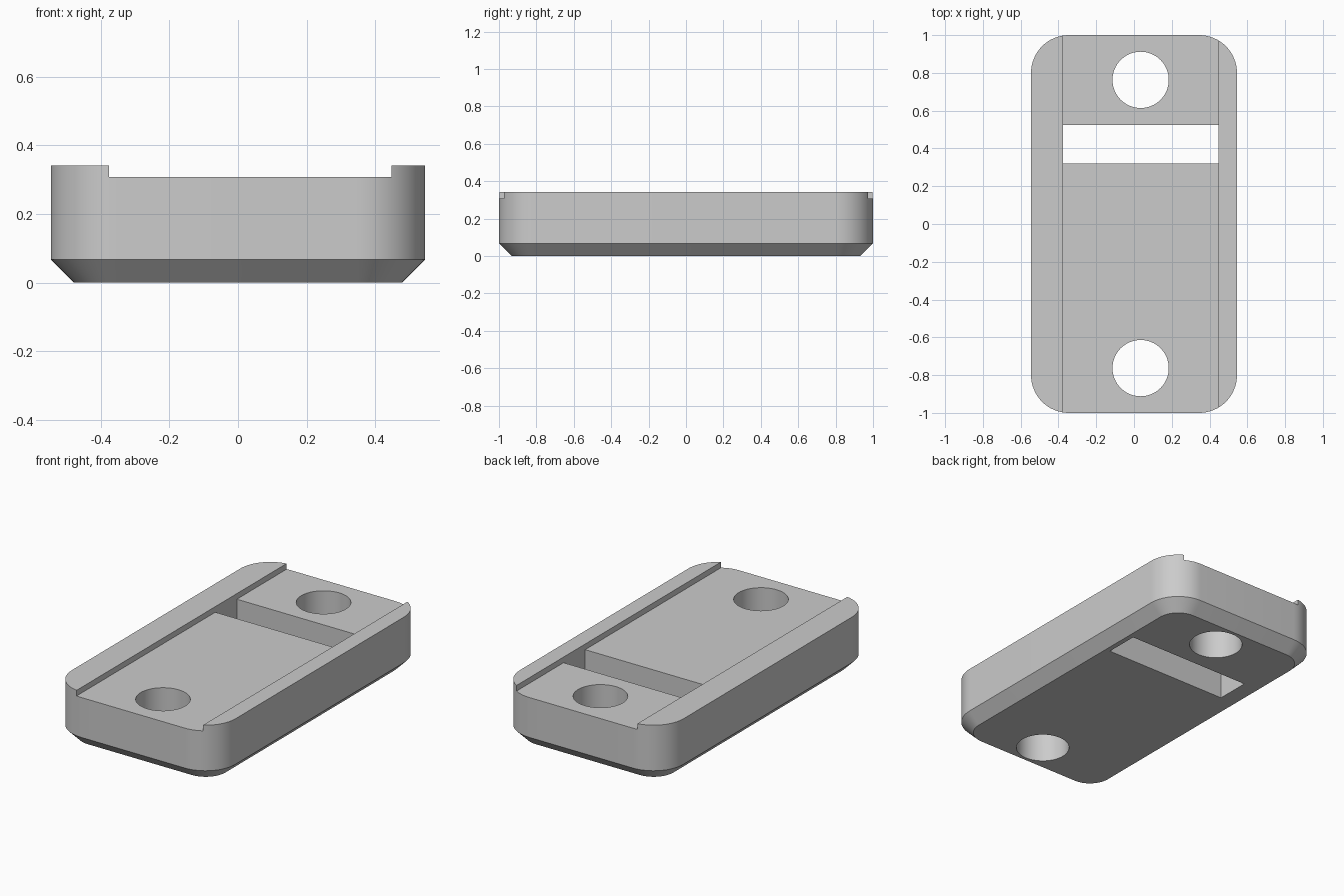
import bpy, bmesh, math

if "Cube" in bpy.data.objects:
    bpy.data.objects.remove(bpy.data.objects["Cube"])

HX, HY, H = 0.545, 1.0, 0.342      # half width, half length, height
R, CH = 0.2, 0.068                 # corner radius, bottom chamfer
X0, X1, FLOOR = -0.375, 0.447, 0.308   # channel sides and floor
SEG = 16

grey = bpy.data.materials.new("plain grey")
grey.diffuse_color = (0.6, 0.6, 0.6, 1)
grey.use_nodes = True
grey.node_tree.nodes["Principled BSDF"].inputs["Base Color"].default_value = grey.diffuse_color


def finish(bm, name):
    bmesh.ops.recalc_face_normals(bm, faces=bm.faces)
    me = bpy.data.meshes.new(name)
    bm.to_mesh(me)
    bm.free()
    ob = bpy.data.objects.new(name, me)
    bpy.context.collection.objects.link(ob)
    me.materials.append(grey)
    return ob


def rounded_ring(bm, inset, z):
    """Rounded rectangle of vertices, with the corner centres kept fixed."""
    ring = []
    for k, (sx, sy) in enumerate([(1, 1), (-1, 1), (-1, -1), (1, -1)]):
        for i in range(SEG + 1):
            a = math.pi / 2 * (k + i / SEG)
            ring.append(bm.verts.new((sx * (HX - R) + (R - inset) * math.cos(a),
                                      sy * (HY - R) + (R - inset) * math.sin(a), z)))
    return ring


def box(name, x0, x1, y0, y1, z0, z1):
    bm = bmesh.new()
    bmesh.ops.create_cube(bm, size=1)
    for v in bm.verts:
        v.co = (x1 if v.co.x > 0 else x0, y1 if v.co.y > 0 else y0, z1 if v.co.z > 0 else z0)
    return finish(bm, name)


def cylinder(name, x, y, r):
    bm = bmesh.new()
    bmesh.ops.create_cone(bm, cap_ends=True, segments=64, radius1=r, radius2=r, depth=2)
    bmesh.ops.translate(bm, verts=bm.verts, vec=(x, y, 0))
    return finish(bm, name)


# Rounded body with a chamfered underside
bm = bmesh.new()
rings = [rounded_ring(bm, CH, 0), rounded_ring(bm, 0, CH), rounded_ring(bm, 0, H)]
for a, b in zip(rings, rings[1:]):
    n = len(a)
    for i in range(n):
        bm.faces.new((a[i], a[(i + 1) % n], b[(i + 1) % n], b[i]))
bm.faces.new(rings[0])
bm.faces.new(rings[-1])
body = finish(bm, "slotted_plate")

# Cutters: cross slot, lengthwise channel, two mounting holes
cutters = [
    box("slot_cutter", X0, X1, 0.32, 0.525, -0.5, 0.8),
    box("channel_cutter", X0, X1, -1.5, 1.5, FLOOR, 0.8),
    cylinder("back_hole_cutter", 0.035, 0.763, 0.149),
    cylinder("front_hole_cutter", 0.035, -0.763, 0.149),
]
bpy.context.view_layer.objects.active = body
for c in cutters:
    c.hide_render = True
    mod = body.modifiers.new(c.name, 'BOOLEAN')
    mod.operation = 'DIFFERENCE'
    mod.solver = 'EXACT'
    mod.object = c
    bpy.ops.object.modifier_apply(modifier=mod.name)
for c in cutters:
    bpy.data.objects.remove(c)

# Smooth curved walls, crisp edges
bpy.ops.object.select_all(action='DESELECT')
body.select_set(True)
bpy.ops.object.shade_smooth_by_angle(angle=math.radians(30))
